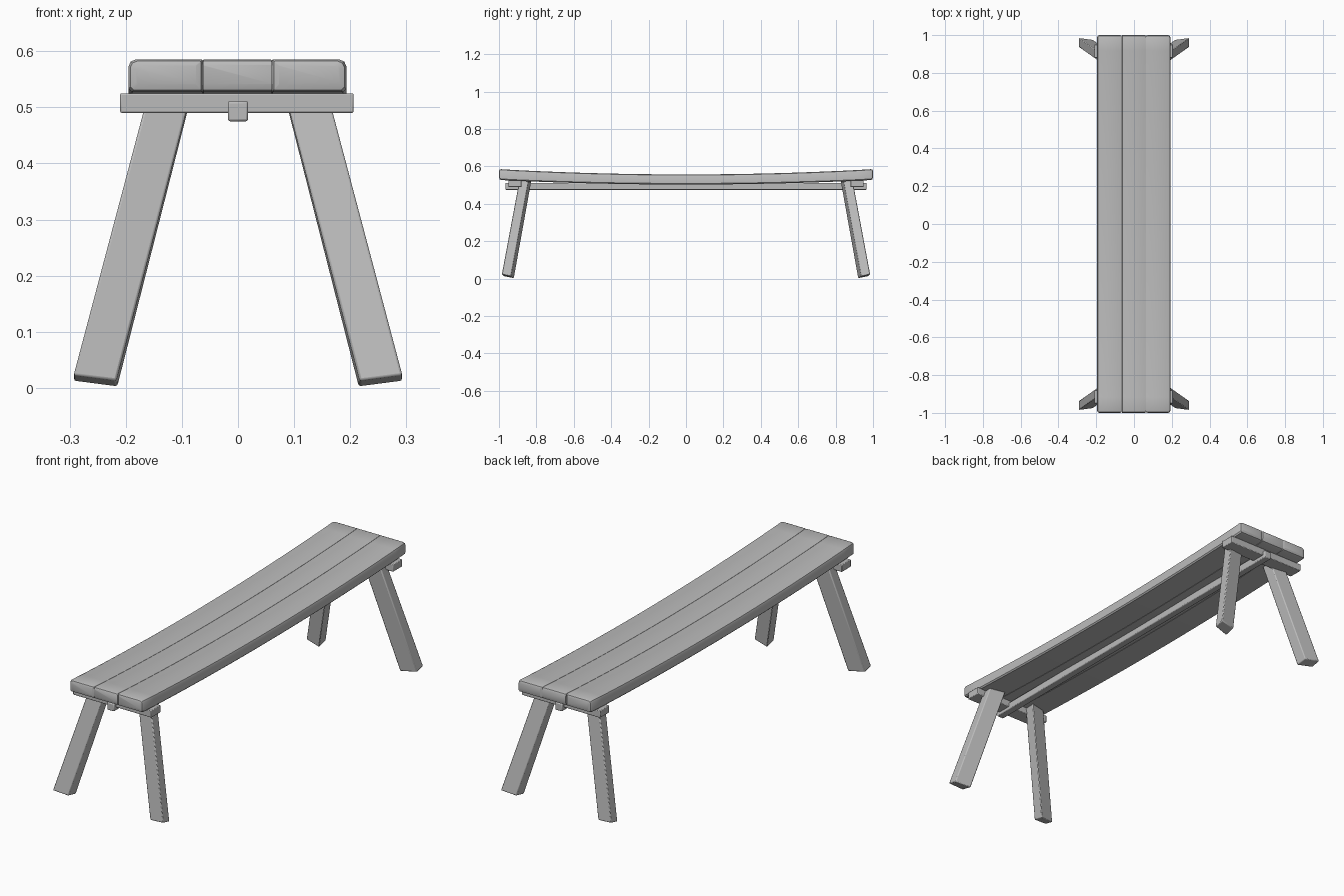
import bpy, bmesh
from mathutils import Vector

if "Cube" in bpy.data.objects:
    bpy.data.objects.remove(bpy.data.objects["Cube"])

grey = bpy.data.materials.new("plain grey")
grey.diffuse_color = (0.5, 0.5, 0.5, 1)
grey.use_nodes = True
grey.node_tree.nodes["Principled BSDF"].inputs["Base Color"].default_value = grey.diffuse_color


def finish(name, bm, bevel, segments=2):
    """Turn a bmesh into a bevelled, smooth-shaded object."""
    bmesh.ops.recalc_face_normals(bm, faces=bm.faces)
    mesh = bpy.data.meshes.new(name)
    bm.to_mesh(mesh)
    bm.free()
    mesh.materials.append(grey)
    ob = bpy.data.objects.new(name, mesh)
    bpy.context.collection.objects.link(ob)
    mod = ob.modifiers.new("soft edges", 'BEVEL')
    mod.width = bevel
    mod.segments = segments
    mod.limit_method = 'ANGLE'
    mod.angle_limit = 0.7
    bpy.ops.object.select_all(action='DESELECT')
    ob.select_set(True)
    bpy.context.view_layer.objects.active = ob
    bpy.ops.object.shade_smooth_by_angle(angle=0.6)
    return ob


def loft(name, rings, bevel, segments=2):
    """Skin a row of matching cross-sections and cap both ends."""
    bm = bmesh.new()
    rows = [[bm.verts.new(p) for p in ring] for ring in rings]
    n = len(rows[0])
    for a, b in zip(rows, rows[1:]):
        for i in range(n):
            j = (i + 1) % n
            bm.faces.new((a[i], a[j], b[j], b[i]))
    bm.faces.new(rows[0])
    bm.faces.new(rows[-1])
    return finish(name, bm, bevel, segments)


def box(name, x0, x1, y0, y1, z0, z1, bevel):
    rings = [[(x0, y, z0), (x1, y, z0), (x1, y, z1), (x0, y, z1)] for y in (y0, y1)]
    return loft(name, rings, bevel)


# Seat: three long planks sagging toward the middle
edges = [-0.195, -0.0625, 0.0605, 0.193]
for k, label in enumerate(("left", "middle", "right")):
    x0, x1 = edges[k], edges[k + 1]
    rings = []
    for i in range(25):
        y = -1 + i / 12
        z = 0.503 + 0.024 * y * y
        t = 0.054 + 0.004 * y * y
        # outer top corners are rounder than the joints between planks
        left = 0.012 if k == 0 else 0.002
        right = 0.012 if k == 2 else 0.002
        rings.append([(x0, y, z + left / 2), (x0 + left / 2, y, z),
                      (x1 - right / 2, y, z), (x1, y, z + right / 2),
                      (x1, y, z + t - right), (x1 - right * 0.3, y, z + t - right * 0.3),
                      (x1 - right, y, z + t), (x0 + left, y, z + t),
                      (x0 + left * 0.3, y, z + t - left * 0.3), (x0, y, z + t - left)])
    # pull the end sections in for rounded plank ends
    for e, s in ((0, 1), (-1, -1)):
        full = rings[e]
        cx = (x0 + x1) / 2
        cz = sum(p[2] for p in full) / len(full)
        extra = []
        for inset, depth in ((0.012, 0.0), (0.0035, 0.0035), (0.0, 0.012)):
            sx = 1 if k == 1 else 1 - inset / 0.066
            sz = 1 - inset / 0.029
            extra.append([(cx + (p[0] - cx) * sx, -s + s * depth, cz + (p[2] - cz) * sz)
                          for p in full])
        if e == 0:
            rings = extra + rings[1:]
        else:
            rings = rings[:-1] + extra[::-1]
    ob = loft("seat_plank_" + label, rings, 0.001, 1)
    ob.modifiers.clear()

# Long stretcher under the seat
box("stretcher", -0.018, 0.018, -0.965, 0.965, 0.475, 0.511, 0.004)

# Splayed legs and the cross rails beside them
top_shift = Vector((-0.132, -0.093, 0.512))
foot = [(0.293, 0.985, 0.023), (0.217, 0.975, 0.013),
        (0.215, 0.92, 0.002), (0.293, 0.937, 0.012)]
for sy, end in ((-1, "front"), (1, "back")):
    box("cross_rail_" + end, -0.21, 0.206, min(sy * 0.88, sy * 0.95),
        max(sy * 0.88, sy * 0.95), 0.49, 0.525, 0.003)
    for sx, side in ((-1, "left"), (1, "right")):
        low = [Vector(p) for p in foot]
        high = [p + top_shift for p in low]
        for p in high:
            p.z = 0.52
        rings = [[(p.x * sx, p.y * sy, p.z) for p in ring] for ring in (low, high)]
        loft("leg_%s_%s" % (end, side), rings, 0.004)
